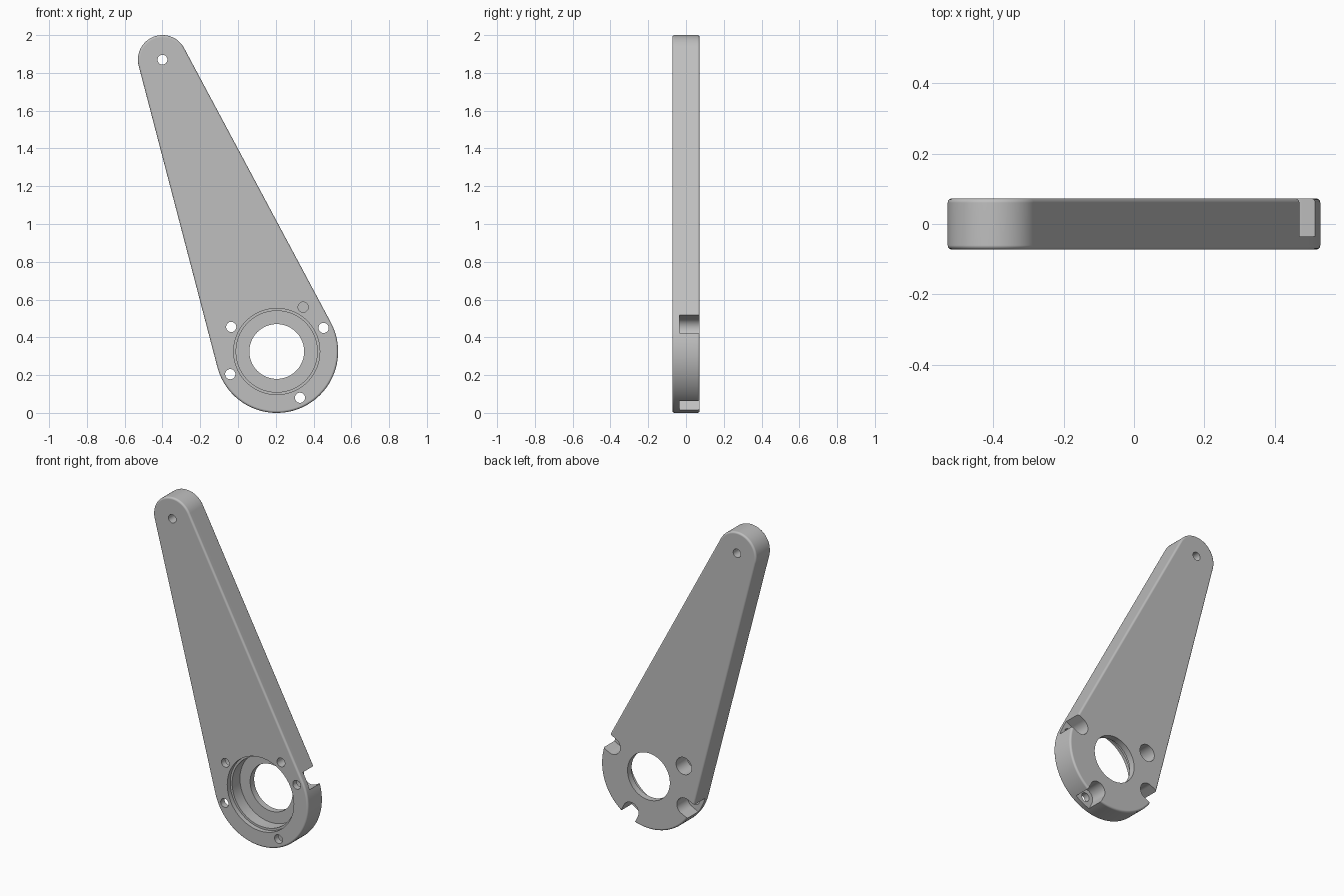
import bpy, bmesh
from math import pi, cos, sin, acos, atan2, hypot

if "Cube" in bpy.data.objects:
    bpy.data.objects.remove(bpy.data.objects["Cube"])

HALF = 0.0725            # half of the plate thickness
OUT = 0.15               # cutters reach past the plate
HUB, HUB_R = (0.205, 0.325), 0.325
TIP, TIP_R = (-0.4, 1.87), 0.13
SCREW_R, BORE_R = 0.027, 0.053
FILLET = 0.012

metal = bpy.data.materials.new("plain grey metal")
metal.use_nodes = True
grey = (0.52, 0.52, 0.52, 1)
metal.diffuse_color = grey
metal.node_tree.nodes["Principled BSDF"].inputs["Base Color"].default_value = grey


def arc(c, r, a, b, n):
    return [(c[0] + r * cos(a + (b - a) * i / n), c[1] + r * sin(a + (b - a) * i / n))
            for i in range(n + 1)]


def outline(c1, r1, c2=None, r2=0, n=64):
    """A circle, or two circles joined by their outer tangents."""
    if c2 is None:
        return arc(c1, r1, 0, 2 * pi, n)[:-1]
    dx, dz = c2[0] - c1[0], c2[1] - c1[1]
    phi, a = atan2(dz, dx), acos((r1 - r2) / hypot(dx, dz))
    return arc(c1, r1, phi + a, phi + 2 * pi - a, n) + arc(c2, r2, phi - a, phi + a, n // 2)


def prism(name, levels, c1, r1, c2=None, r2=0, n=64):
    """Loft the outline through (y, inset) levels and cap both ends."""
    bm = bmesh.new()
    rings = [[bm.verts.new((x, y, z)) for x, z in outline(c1, r1 - d, c2, r2 - d, n)]
             for y, d in levels]
    for p, q in zip(rings, rings[1:]):
        for i in range(len(p)):
            j = (i + 1) % len(p)
            bm.faces.new((p[i], p[j], q[j], q[i]))
    bm.faces.new(rings[0])
    bm.faces.new(rings[-1])
    bmesh.ops.recalc_face_normals(bm, faces=bm.faces)
    me = bpy.data.meshes.new(name)
    bm.to_mesh(me)
    bm.free()
    me.materials.append(metal)
    ob = bpy.data.objects.new(name, me)
    bpy.context.scene.collection.objects.link(ob)
    return ob


# Tapered arm with rounded rims front and back
quarter = [k * pi / 8 for k in range(5)]
front = [(-HALF + FILLET * (1 - cos(t)), FILLET * (1 - sin(t))) for t in quarter]
back = [(-y, d) for y, d in reversed(front)]
arm = prism("lever_arm", front + back, HUB, HUB_R, TIP, TIP_R, 96)

cutters = []


def cut(name, y0, y1, *shape, n=32):
    ob = prism(name, [(y0, 0), (y1, 0)], *shape, n=n)
    ob.hide_render = True
    cutters.append(ob)


# Stepped bearing seat and the opening behind it
cut("seat_lip", -OUT, -0.043, HUB, 0.228, n=96)
cut("bearing_seat", -OUT, 0.033, HUB, 0.215, n=96)
cut("shaft_opening", -OUT, OUT, HUB, 0.145, n=96)

# Pivot hole at the tip
cut("pivot_hole", -OUT, OUT, TIP, 0.026)

# Screw holes: one with a round counterbore, three with slots open to the rim
screws = [(-0.036, 0.455), (-0.041, 0.205), (0.328, 0.08), (0.453, 0.45)]
for i, (x, z) in enumerate(screws):
    cut("screw_hole", -OUT, OUT, (x, z), SCREW_R)
    if i == 0:
        cut("counterbore", -0.035, OUT, (x, z), BORE_R)
    else:
        end = (x + (x - HUB[0]), z + (z - HUB[1]))
        cut("open_counterbore", -0.035, OUT, (x, z), BORE_R, end, BORE_R)

# Blind locating hole in the front
cut("blind_hole", -OUT, 0.01, (0.345, 0.56), SCREW_R)

for c in cutters:
    m = arm.modifiers.new(c.name, 'BOOLEAN')
    m.operation, m.solver, m.object = 'DIFFERENCE', 'EXACT', c

# Bake the cuts and drop the cutters
bpy.context.view_layer.update()
baked = bpy.data.meshes.new_from_object(arm.evaluated_get(bpy.context.evaluated_depsgraph_get()))
arm.modifiers.clear()
arm.data = baked
baked.name = "lever_arm"
for c in cutters:
    bpy.data.objects.remove(c)

# Smooth rims and bores, crisp edges, flat faces
for o in bpy.context.selected_objects:
    o.select_set(False)
arm.select_set(True)
bpy.context.view_layer.objects.active = arm
bpy.ops.object.shade_smooth_by_angle(angle=0.6)
weighted = arm.modifiers.new("flat_face_normals", 'WEIGHTED_NORMAL')
weighted.keep_sharp = True
